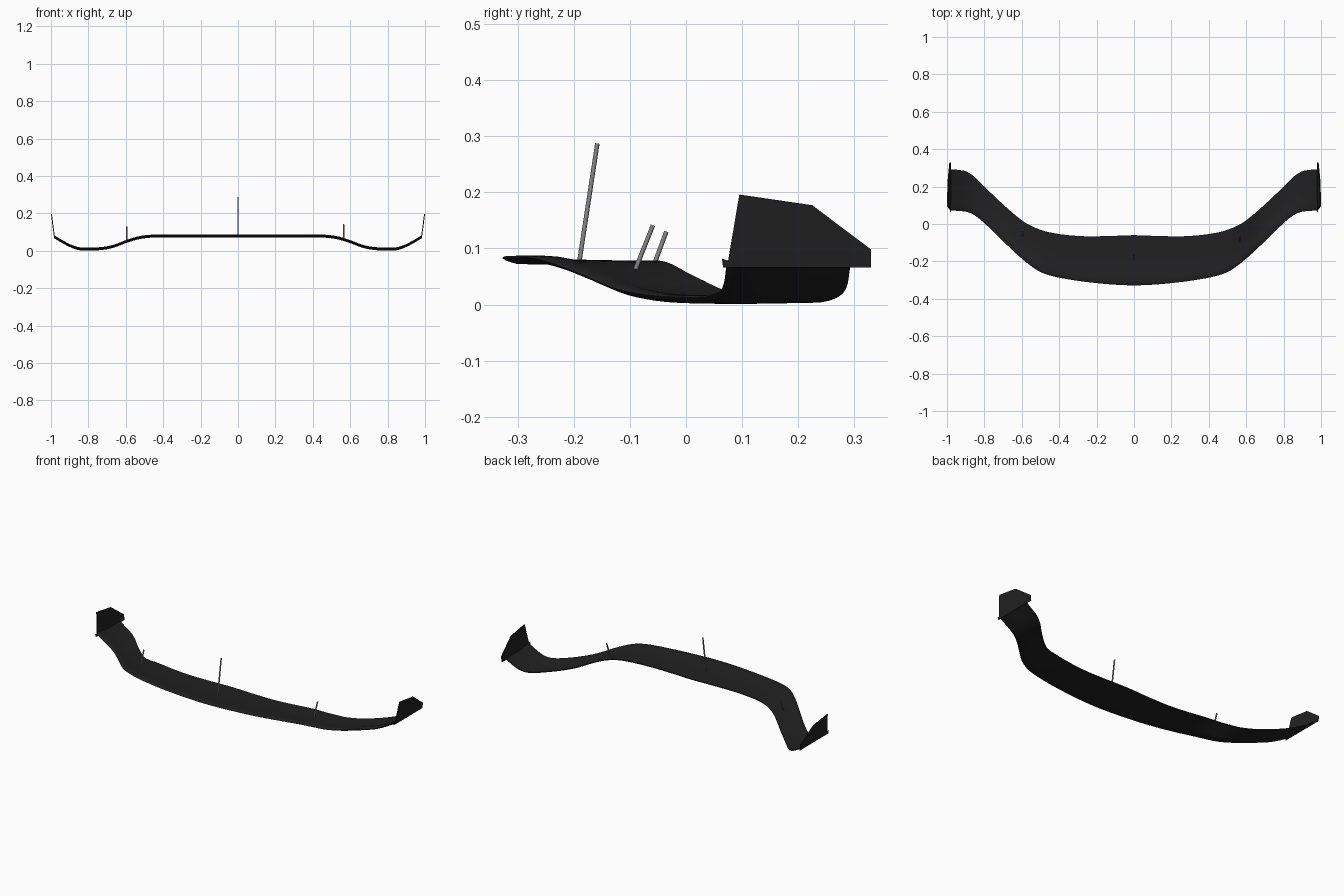
import bpy, bmesh, math
from mathutils import Vector

if "Cube" in bpy.data.objects:
    bpy.data.objects.remove(bpy.data.objects["Cube"])


def material(name, c):
    m = bpy.data.materials.new(name)
    m.diffuse_color = (c, c, c, 1)
    m.use_nodes = True
    m.node_tree.nodes["Principled BSDF"].inputs["Base Color"].default_value = m.diffuse_color
    return m


BLACK = material("matt black", 0.015)
GREY = material("rod grey", 0.24)


def make(name, bm, mat, smooth=True):
    bmesh.ops.recalc_face_normals(bm, faces=bm.faces[:])
    me = bpy.data.meshes.new(name)
    bm.to_mesh(me)
    bm.free()
    me.materials.append(mat)
    ob = bpy.data.objects.new(name, me)
    bpy.context.collection.objects.link(ob)
    if smooth:
        bpy.ops.object.select_all(action='DESELECT')
        ob.select_set(True)
        bpy.context.view_layer.objects.active = ob
        bpy.ops.object.shade_smooth_by_angle(angle=math.radians(40))
    return ob


def curve(pts, x):
    """Smooth interpolation through (x, value) points."""
    n = len(pts)

    def slope(i):
        if i == 0:
            return 0.0
        a, b = pts[i - 1], pts[min(i + 1, n - 1)]
        return (b[1] - a[1]) / (b[0] - a[0])

    for i in range(n - 1):
        (x0, v0), (x1, v1) = pts[i], pts[i + 1]
        if x <= x1 or i == n - 2:
            h = x1 - x0
            t = (x - x0) / h
            return ((2*t**3 - 3*t*t + 1) * v0 + (t**3 - 2*t*t + t) * h * slope(i)
                    + (3*t*t - 2*t**3) * v1 + (t**3 - t*t) * h * slope(i + 1))


# Front edge, back edge and underside height along the half span
FRONT = [(0, -.328), (.2, -.316), (.4, -.287), (.5, -.257), (.57, -.21), (.65, -.14),
         (.8, .005), (.85, .045), (.89, .064), (.98, .073)]
BACK = [(0, -.06), (.15, -.065), (.3, -.064), (.45, -.045), (.54, -.015), (.6, .02),
        (.7, .105), (.8, .2), (.85, .25), (.9, .282), (.98, .293)]
BASE = [(0, .071), (.3, .071), (.46, .0705), (.53, .062), (.6, .041), (.66, .018),
        (.71, .007), (.76, .002), (.84, .002), (.88, .012), (.93, .036), (.98, .066)]
# Blade cross-section: chord fraction, height
SECTION = [(0, .012), (.02, .015), (.1, .016), (.2, .0145), (.33, .009), (.6, .0075),
           (.8, .007), (1, .007), (1, .002), (.7, .001), (.4, 0), (.1, .001), (.03, .007)]

# Splitter blade lofted across the span
bm = bmesh.new()
N = 112
rings = []
for i in range(N + 1):
    x = -.98 + 1.96 * i / N
    a = abs(x)
    f, b, z = curve(FRONT, a), curve(BACK, a), curve(BASE, a)
    rings.append([bm.verts.new((x, f + (b - f) * t, z + dz)) for t, dz in SECTION])
for r, s in zip(rings, rings[1:]):
    for k in range(len(SECTION)):
        j = (k + 1) % len(SECTION)
        bm.faces.new((r[k], r[j], s[j], s[k]))
bm.faces.new(rings[0])
bm.faces.new(rings[-1])
make("splitter_blade", bm, BLACK)

# Canted end fences
FENCE = [(.066, .066), (.064, .082), (.075, .078), (.095, .196), (.225, .177),
         (.33, .098), (.33, .066)]
for side, label in ((-1, "left"), (1, "right")):
    bm = bmesh.new()
    rows = []
    for off in (0, .005):
        rows.append([bm.verts.new((side * (.978 + off + (z - .066) * .13), y, z))
                     for y, z in FENCE])
    n = len(FENCE)
    bm.faces.new(rows[0])
    bm.faces.new(rows[1])
    for k in range(n):
        j = (k + 1) % n
        bm.faces.new((rows[0][k], rows[0][j], rows[1][j], rows[1][k]))
    make(label + "_end_fence", bm, BLACK, False)


# Support rods
def rod(name, p, q, r=.004):
    p, q = Vector(p), Vector(q)
    d = q - p
    bm = bmesh.new()
    bmesh.ops.create_cone(bm, cap_ends=True, segments=16, radius1=r, radius2=r,
                          depth=d.length)
    bm.transform(d.to_track_quat('Z', 'Y').to_matrix().to_4x4())
    bmesh.ops.translate(bm, verts=bm.verts[:], vec=(p + q) / 2)
    make(name, bm, GREY)


rod("centre_rod", (0, -.19, .077), (0, -.158, .287))
rod("right_rod", (.565, -.09, .063), (.565, -.059, .141))
rod("left_rod", (-.595, -.064, .052), (-.595, -.035, .13))
